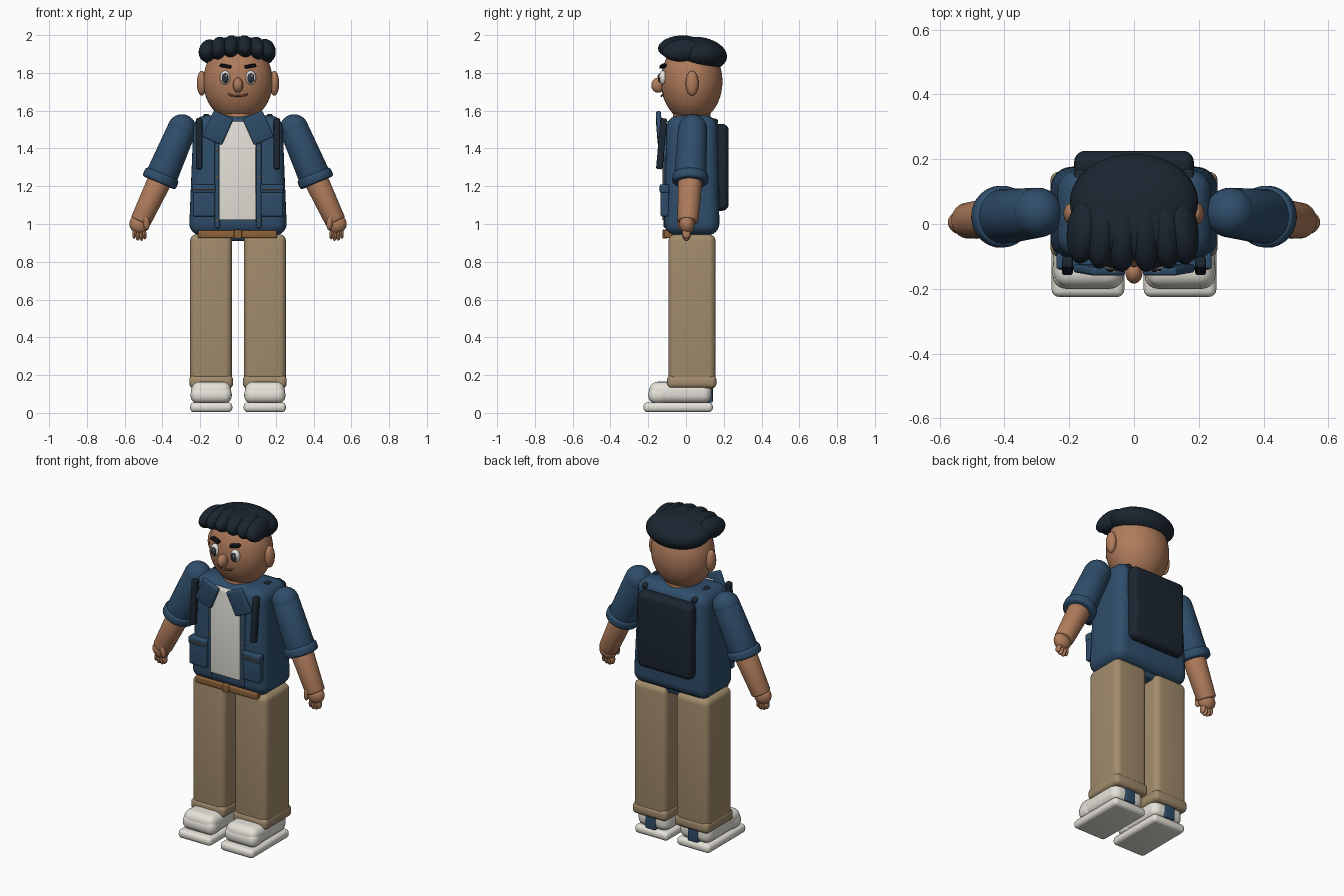
import bpy, bmesh
from math import radians
from mathutils import Vector, Matrix, Euler

if "Cube" in bpy.data.objects:
    bpy.data.objects.remove(bpy.data.objects["Cube"])

COLORS = dict(skin=(.43, .20, .105), denim=(.028, .075, .145), navy=(.011, .019, .03),
              tan=(.36, .26, .15), white=(.78, .76, .69), leather=(.26, .12, .04),
              lip=(.2, .07, .04), iris=(.03, .04, .06), black=(.005, .005, .007))
MATS = {}
for key, rgb in COLORS.items():
    MATS[key] = bpy.data.materials.new(key)
    MATS[key].diffuse_color = (*rgb, 1)


def finish(name, bm, mat, matrix):
    bmesh.ops.recalc_face_normals(bm, faces=bm.faces)
    me = bpy.data.meshes.new(name)
    bm.to_mesh(me)
    bm.free()
    me.materials.append(MATS[mat])
    ob = bpy.data.objects.new(name, me)
    ob.matrix_world = matrix
    bpy.context.collection.objects.link(ob)
    bpy.ops.object.select_all(action='DESELECT')
    ob.select_set(True)
    bpy.context.view_layer.objects.active = ob
    bpy.ops.object.shade_smooth_by_angle(angle=radians(35))
    return ob


def place(loc, rot):
    return Matrix.Translation(loc) @ Euler([radians(a) for a in rot]).to_matrix().to_4x4()


def box(name, mat, xr, yr, zr, bevel=.01, rot=(0, 0, 0), taper=(1, 1), seg=4):
    """Rounded box from axis ranges; taper scales the top face."""
    lo, hi = Vector((xr[0], yr[0], zr[0])), Vector((xr[1], yr[1], zr[1]))
    bm = bmesh.new()
    bmesh.ops.create_cube(bm, size=1)
    for v in bm.verts:
        top = v.co.z > 0
        v.co = Vector(a * abs(b) for a, b in zip(v.co, hi - lo))
        if top:
            v.co.x *= taper[0]
            v.co.y *= taper[1]
    bmesh.ops.bevel(bm, geom=bm.edges[:], offset=bevel, segments=seg, profile=.5,
                    affect='EDGES', clamp_overlap=True)
    return finish(name, bm, mat, place((lo + hi) / 2, rot))


def ball(name, mat, loc, radii, rot=(0, 0, 0), seg=32):
    bm = bmesh.new()
    bmesh.ops.create_uvsphere(bm, u_segments=seg, v_segments=seg // 2, radius=1)
    bmesh.ops.scale(bm, vec=radii, verts=bm.verts)
    return finish(name, bm, mat, place(loc, rot))


def limb(name, mat, p, q, r1, r2, seg=28):
    """Tapered tube from p to q with slightly rounded rims."""
    p, q = Vector(p), Vector(q)
    bm = bmesh.new()
    bmesh.ops.create_cone(bm, cap_ends=True, segments=seg, radius1=r1, radius2=r2,
                          depth=(q - p).length)
    rims = [e for e in bm.edges if abs(e.verts[0].co.z - e.verts[1].co.z) < 1e-5]
    bmesh.ops.bevel(bm, geom=rims, offset=min(r1, r2) * .15, segments=3, profile=.5,
                    affect='EDGES')
    rot = (q - p).to_track_quat('Z', 'Y').to_matrix().to_4x4()
    return finish(name, bm, mat, Matrix.Translation((p + q) / 2) @ rot)


def mx(s, a, b):
    return tuple(sorted((s * a, s * b)))


# Torso, hips, shirt, belt, backpack
box("jacket_body", "denim", (-.26, .26), (-.115, .178), (.94, 1.575), .065, taper=(.9, .92), seg=6)
box("hips", "denim", (-.2, .2), (-.06, .13), (.91, 1.0), .02)
box("shirt_front", "white", (-.1, .095), (-.128, -.06), (1.02, 1.545), .006)
box("belt", "leather", (-.212, .206), (-.115, -.06), (.925, .965), .008)
box("belt_buckle", "leather", (-.02, .02), (-.124, -.1), (.922, .97), .005)
box("backpack", "navy", (-.185, .185), (.14, .226), (1.07, 1.53), .035, seg=5)

# Head
ball("head", "skin", (0, .03, 1.755), (.184, .163, .215), seg=48)
limb("neck", "skin", (0, .03, 1.5), (0, .03, 1.62), .1, .1)
ball("nose", "skin", (0, -.148, 1.735), (.027, .036, .04))

# Mouth: thin smiling curve
cu = bpy.data.curves.new("mouth", 'CURVE')
cu.dimensions = '3D'
cu.bevel_depth = .005
sp = cu.splines.new('POLY')
pts = [(-.05, -.119, 1.688), (-.032, -.127, 1.68), (0, -.13, 1.677), (.032, -.127, 1.68), (.05, -.119, 1.688)]
sp.points.add(len(pts) - 1)
for pt, co in zip(sp.points, pts):
    pt.co = (*co, 1)
cu.materials.append(MATS["lip"])
bpy.context.collection.objects.link(bpy.data.objects.new("mouth", cu))

# Hair: back cap and row of combed locks
ball("hair_cap", "navy", (0, .068, 1.9), (.198, .15, .09), (-8, 0, 0), seg=40)
ball("hair_crown", "navy", (0, .02, 1.925), (.185, .13, .065), (-8, 0, 0), seg=40)
for i, x in enumerate((-.158, -.1, -.035, .035, .1, .15)):
    k = (x / .16) ** 2
    ball(f"hair_lock_{i}", "navy", (x, -.035 + .015 * k, 1.939 - .022 * k),
         (.048, .115 - .012 * k, .06), (6, -18 * x / .16, 60 * x * .5), seg=28)

for s, side in ((-1, "left"), (1, "right")):
    def n(part):
        return f"{side}_{part}"

    # Face details
    ball(n("ear"), "skin", (s * .192, .032, 1.745), (.026, .034, .066))
    ball(n("eye"), "white", (s * .068, -.122, 1.775), (.028, .022, .037))
    ball(n("iris"), "iris", (s * .068, -.138, 1.773), (.018, .011, .026), seg=20)
    ball(n("eye_glint"), "white", (s * .068 + .006, -.148, 1.783), (.005, .004, .006), seg=12)
    box(n("eyebrow"), "black", mx(s, .036, .096), (-.136, -.108), (1.827, 1.845), .006, (0, -s * 10, s * 14))

    # Trouser leg, cuff and shoe
    box(n("leg"), "tan", mx(s, .032, .254), (-.093, .156), (.15, .945), .035, seg=5)
    box(n("trouser_cuff"), "tan", mx(s, .026, .258), (-.1, .161), (.13, .2), .025)
    box(n("shoe_sole"), "white", mx(s, .03, .254), (-.225, .142), (.004, .056), .022)
    box(n("shoe_upper"), "white", mx(s, .036, .248), (-.195, .135), (.05, .165), .045, seg=5)
    box(n("shoe_toe_cap"), "white", mx(s, .033, .251), (-.2, -.09), (.05, .14), .04, seg=5)
    box(n("heel_tab"), "denim", mx(s, .11, .176), (.11, .142), (.055, .14), .006)

    # Jacket details: collar, pocket, buttons, pack strap
    box(n("collar"), "denim", mx(s, .05, .164), (-.155, -.128), (1.433, 1.585), .01, (4, -s * 24, 0))
    box(n("pocket"), "denim", mx(s, .122, .238), (-.135, -.09), (1.04, 1.2), .01)
    box(n("pocket_flap"), "denim", mx(s, .12, .24), (-.139, -.09), (1.165, 1.21), .008)
    box(n("pocket_stitch"), "leather", mx(s, .128, .232), (-.142, -.13), (1.18, 1.186), .002, seg=1)
    for i, z in enumerate((1.395, 1.25, 1.02)):
        ball(f"{side}_button_{i}", "leather", (s * .112, -.114, z), (.008, .006, .008), seg=12)
    box(n("jacket_placket"), "denim", mx(s, .096, .124), (-.118, -.08), (.98, 1.53), .006)
    box(n("strap"), "navy", mx(s, .189, .222), (-.147, -.112), (1.29, 1.56), .008, (-5, 0, 0))
    box(n("strap_top"), "navy", mx(s, .15, .185), (.02, .17), (1.535, 1.57), .012, (-12, 0, 0))

    # Arm: sleeve, rolled cuff, forearm
    shoulder, elbow = (s * .297, .035, 1.502), (s * .412, .022, 1.235)
    ball(n("shoulder"), "denim", shoulder, (.077, .077, .079))
    limb(n("sleeve"), "denim", shoulder, elbow, .077, .086)
    limb(n("sleeve_cuff"), "denim", (s * .399, .023, 1.266), (s * .419, .022, 1.218), .095, .096)
    limb(n("forearm"), "skin", elbow, (s * .517, .01, 1.012), .065, .055)

    # Hand with fingers and thumb
    ball(n("palm"), "skin", (s * .522, .005, 1.0), (.053, .04, .052), (0, -s * 20, 0))
    for i, (x, z) in enumerate(((.496, .948), (.512, .94), (.53, .942), (.547, .952))):
        ball(f"{side}_finger_{i}", "skin", (s * x, .002, z), (.012, .022, .03), (0, -s * (i * 5 - 6), 0), seg=16)
    ball(n("thumb"), "skin", (s * .487, -.028, 1.012), (.018, .018, .045), (0, s * 8, 0), seg=20)

for m in bpy.data.materials:
    if m.users and not m.is_grease_pencil:
        m.use_nodes = True
        m.node_tree.nodes["Principled BSDF"].inputs["Base Color"].default_value = m.diffuse_color
